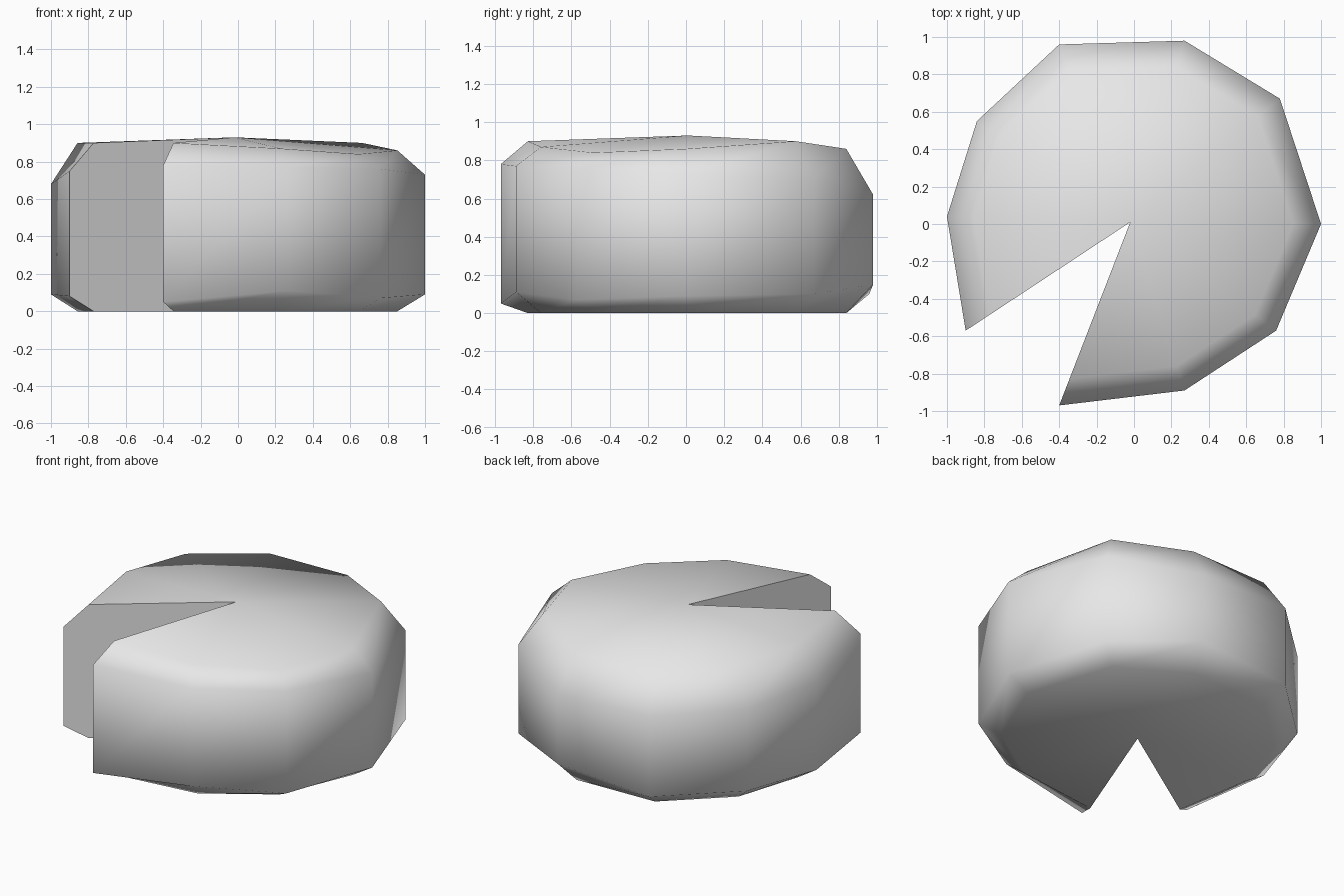
import bpy
import bmesh

cube = bpy.data.objects.get("Cube")
if cube:
    bpy.data.objects.remove(cube, do_unlink=True)

# Single flat colour
grey = bpy.data.materials.new("plain_grey")
grey.use_nodes = True
colour = (0.8, 0.8, 0.8, 1.0)
grey.diffuse_color = colour
grey.node_tree.nodes["Principled BSDF"].inputs["Base Color"].default_value = colour

# Irregular rim: x, y, lower wall z, upper wall z, shoulder z
rim = [
    (-0.40, -0.97, 0.05, 0.78, 0.90),
    (0.27, -0.89, 0.11, 0.77, 0.87),
    (0.76, -0.57, 0.07, 0.76, 0.84),
    (1.00, 0.00, 0.09, 0.73, 0.86),
    (0.78, 0.67, 0.10, 0.70, 0.90),
    (0.27, 0.98, 0.15, 0.62, 0.86),
    (-0.40, 0.96, 0.10, 0.64, 0.86),
    (-0.84, 0.55, 0.10, 0.65, 0.89),
    (-1.00, 0.04, 0.09, 0.68, 0.90),
    (-0.90, -0.57, 0.08, 0.75, 0.90),
]
cx, cy, inset = -0.02, 0.01, 0.855

bm = bmesh.new()
hub_low = bm.verts.new((cx, cy, 0))
hub_top = bm.verts.new((cx, cy, 0.93))

# One profile per rim point, running from the base up to the shoulder
profiles = []
for x, y, low, high, shoulder in rim:
    ix, iy = cx + (x - cx) * inset, cy + (y - cy) * inset
    points = [(ix, iy, 0), (x, y, low), (x, y, high), (ix, iy, shoulder)]
    profiles.append([bm.verts.new(p) for p in points])

# Base, bevels, wall and top between neighbouring profiles
for a, b in zip(profiles, profiles[1:]):
    bm.faces.new((hub_low, b[0], a[0]))
    for i in range(3):
        bm.faces.new((a[i], b[i], b[i + 1], a[i + 1]))
    bm.faces.new((hub_top, a[3], b[3]))

# Two flat faces of the missing wedge
cuts = [bm.faces.new([hub_low] + p + [hub_top]) for p in (profiles[0], profiles[-1])]
bmesh.ops.recalc_face_normals(bm, faces=bm.faces)

# Soft rim, crisp wedge edges
for face in bm.faces:
    face.smooth = True
for face in cuts:
    face.smooth = False
    for edge in face.edges:
        edge.smooth = False

mesh = bpy.data.meshes.new("cut_wheel")
bm.to_mesh(mesh)
bm.free()
mesh.materials.append(grey)
wheel = bpy.data.objects.new("cut_wheel", mesh)
bpy.context.collection.objects.link(wheel)
